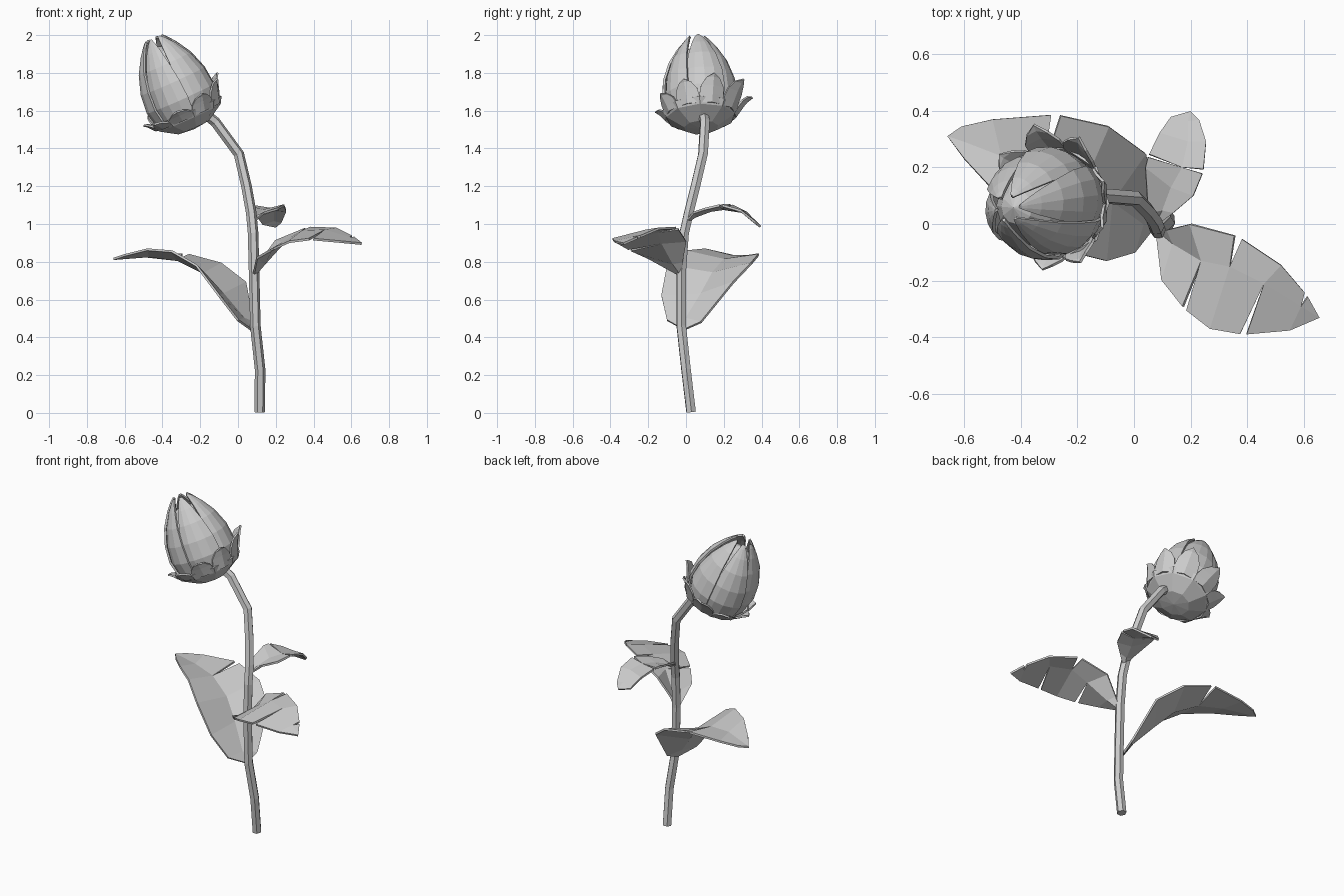
import bpy
import bmesh
from math import radians, sin, cos
from mathutils import Vector, Matrix

cube = bpy.data.objects.get("Cube")
if cube:
    bpy.data.objects.remove(cube, do_unlink=True)

grey = bpy.data.materials.new("plain_grey")
grey.use_nodes = True
grey.diffuse_color = (0.6, 0.6, 0.6, 1)
grey.node_tree.nodes["Principled BSDF"].inputs["Base Color"].default_value = (0.6, 0.6, 0.6, 1)


def make_object(name, polygons, thickness=0.0, matrix=None):
    """Weld loose polygons into one flat-shaded object, optionally thickened."""
    bm = bmesh.new()
    for poly in polygons:
        bm.faces.new([bm.verts.new(p) for p in poly])
    bmesh.ops.remove_doubles(bm, verts=bm.verts, dist=0.0005)
    bmesh.ops.recalc_face_normals(bm, faces=bm.faces)
    mesh = bpy.data.meshes.new(name)
    bm.to_mesh(mesh)
    bm.free()
    mesh.materials.append(grey)
    obj = bpy.data.objects.new(name, mesh)
    bpy.context.collection.objects.link(obj)
    if matrix:
        obj.matrix_world = matrix
    if thickness:
        solid = obj.modifiers.new("thickness", 'SOLIDIFY')
        solid.thickness = thickness
        solid.offset = 0
    return obj


def grid_polygons(rows):
    return [(a[i], a[i + 1], b[i + 1], b[i])
            for a, b in zip(rows, rows[1:]) for i in range(len(a) - 1)]


def polar(radius, angle, z):
    return Vector((radius * cos(angle), radius * sin(angle), z))


def leaf(name, base, rows, tip, tears):
    """Folded leaf; rows are (edge, midrib, edge), tears are (row, side) wedges."""
    rows = [[Vector(p) for p in row] for row in [(base,) * 3] + rows + [(tip,) * 3]]
    polygons = []
    for side in (0, 2):
        for i in range(len(rows) - 1):
            near, far = rows[i][side], rows[i + 1][side]
            start = near.lerp(far, 0.08) if (i, side) in tears else near
            end = far.lerp(near, 0.08) if (i + 1, side) in tears else far
            polygons.append((rows[i][1], rows[i + 1][1], end, start))
    return make_object(name, polygons, 0.012)


# Stem: faceted tube along a bent path
path = [(0.115, 0.027, 0.004), (0.117, 0.0, 0.23), (0.092, -0.025, 0.46), (0.085, -0.025, 0.75),
        (0.08, -0.01, 0.95), (0.07, 0.015, 1.06), (0.045, 0.05, 1.2), (0.005, 0.09, 1.37),
        (-0.12, 0.1, 1.54), (-0.17, 0.09, 1.58)]
curve = bpy.data.curves.new("stem", 'CURVE')
curve.dimensions = '3D'
curve.bevel_depth = 0.028
curve.bevel_resolution = 1
curve.use_fill_caps = True
spline = curve.splines.new('POLY')
spline.use_smooth = False
spline.points.add(len(path) - 1)
for point, co in zip(spline.points, path):
    point.co = (*co, 1)
curve.materials.append(grey)
stem = bpy.data.objects.new("stem", curve)
bpy.context.collection.objects.link(stem)
bpy.context.view_layer.objects.active = stem
stem.select_set(True)
bpy.ops.object.convert(target='MESH')

# Leaves
leaf("large_right_leaf", (0.07, -0.01, 0.44), [
    [(0.08, 0.08, 0.48), (0.03, 0.0, 0.5), (0.0, -0.1, 0.49)],
    [(0.04, 0.25, 0.69), (-0.08, 0.08, 0.63), (-0.1, -0.13, 0.62)],
    [(-0.09, 0.345, 0.79), (-0.18, 0.14, 0.74), (-0.22, -0.1, 0.78)],
    [(-0.275, 0.387, 0.84), (-0.32, 0.2, 0.81), (-0.35, 0.0, 0.855)],
    [(-0.5, 0.37, 0.83), (-0.47, 0.24, 0.83), (-0.48, 0.1, 0.865)],
    [(-0.61, 0.345, 0.82), (-0.6, 0.29, 0.82), (-0.6, 0.23, 0.835)],
], (-0.66, 0.31, 0.815), [(4, 0)])

leaf("left_leaf", (0.08, -0.02, 0.72), [
    [(0.12, -0.02, 0.8), (0.14, -0.07, 0.79), (0.1, -0.2, 0.82)],
    [(0.2, 0.0, 0.91), (0.24, -0.13, 0.9), (0.18, -0.3, 0.865)],
    [(0.37, -0.045, 0.98), (0.34, -0.15, 0.96), (0.27, -0.37, 0.905)],
    [(0.52, -0.145, 0.975), (0.46, -0.21, 0.965), (0.385, -0.39, 0.92)],
    [(0.61, -0.25, 0.93), (0.59, -0.29, 0.925), (0.55, -0.375, 0.905)],
], (0.655, -0.33, 0.895), [(2, 2), (3, 0), (4, 2), (5, 0)])

leaf("small_back_leaf", (0.07, -0.01, 1.0), [
    [(0.05, 0.04, 1.06), (0.1, 0.05, 1.04), (0.14, 0.04, 1.06)],
    [(0.04, 0.2, 1.1), (0.13, 0.13, 1.07), (0.21, 0.1, 1.08)],
    [(0.05, 0.24, 1.1), (0.17, 0.2, 1.08), (0.245, 0.185, 1.1)],
    [(0.09, 0.32, 1.06), (0.19, 0.29, 1.07), (0.255, 0.29, 1.07)],
    [(0.13, 0.375, 1.0), (0.19, 0.36, 1.02), (0.23, 0.365, 1.01)],
], (0.2, 0.395, 0.985), [(3, 0), (3, 2)])

# Bud frame: leans toward the model's right and slightly forward
bud = (Matrix.Translation((-0.24, 0.08, 1.52)) @ Matrix.Rotation(radians(3), 4, 'X')
       @ Matrix.Rotation(radians(-24), 4, 'Y'))

# Bud core, closed inside the petals
core_profile = [(0.0, 0.02), (0.14, 0.06), (0.16, 0.16), (0.15, 0.26), (0.11, 0.36), (0.06, 0.43), (0.0, 0.46)]
core = [[polar(r, radians(30 * k), z) for k in range(13)] for r, z in core_profile]
make_object("bud_core", grid_polygons(core), 0, bud)

# Petals: pointed curved blades, each tucked under its neighbour along one edge
petal_profile = [(0.1, 0.02, 32), (0.172, 0.07, 33), (0.192, 0.16, 33), (0.182, 0.26, 32),
                 (0.148, 0.36, 29), (0.1, 0.44, 25), (0.065, 0.485, 17), (0.045, 0.505, 6)]
for n in range(6):
    middle = radians(60 * n + 10)
    rows = [[polar(r * (1 + 0.05 * s - 0.03 * s * s), middle + radians(half * s), z)
             for s in (-1, -0.5, 0, 0.5, 1)] for r, z, half in petal_profile]
    make_object(f"petal_{n + 1}", grid_polygons(rows), 0.012, bud)

# Calyx bowl under the bud
cup = [[polar(r, radians(40 * k), z) for k in range(10)]
       for r, z in [(0.0, -0.015), (0.09, -0.005), (0.18, 0.05), (0.2, 0.085)]]
make_object("calyx_cup", grid_polygons(cup), 0.01, bud)

# Sepals: pointed flaps, tall on the stem side and low on the far side
sepal_profile = [(0.0, 0.0, 17), (0.25, 0.3, 20), (0.5, 0.6, 17), (0.78, 0.88, 9), (1.0, 1.0, 0)]
for n in range(9):
    middle = radians(40 * n + 20)
    spread = 0.085 * (0.6 + 0.3 * sin(middle) ** 2 + 0.25 * sin(middle))
    height = 0.145 * (0.65 + 0.3 * cos(middle) + 0.2 * sin(middle))
    rows = [[polar(0.187 + spread * out - 0.008 * abs(s) * (half > 0),
                   middle + radians(half * s), 0.055 + height * up)
             for s in (-1, 0, 1)] for out, up, half in sepal_profile]
    make_object(f"sepal_{n + 1}", grid_polygons(rows), 0.01, bud)
